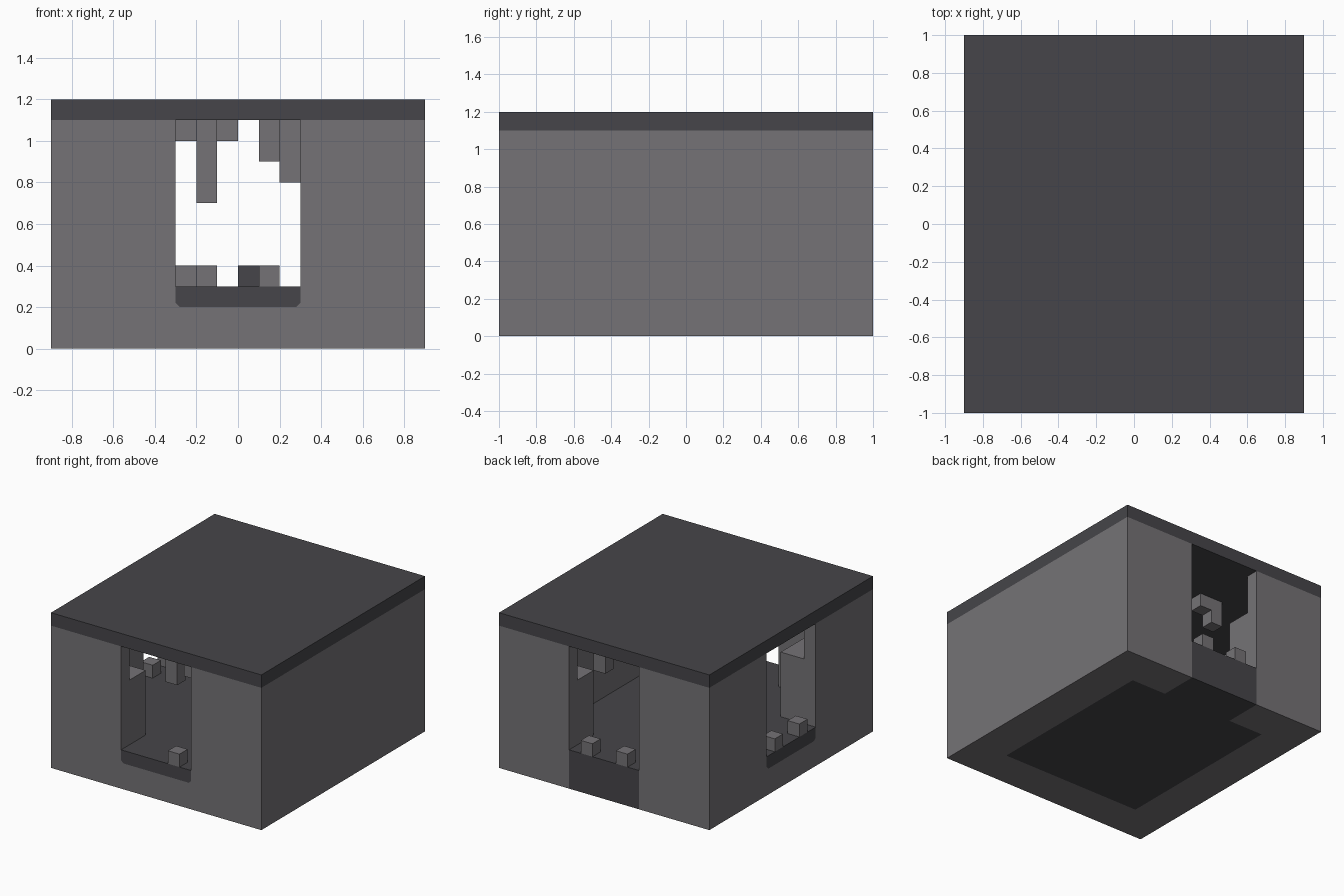
import bpy, bmesh
from math import pi
from mathutils import Matrix

if "Cube" in bpy.data.objects:
    bpy.data.objects.remove(bpy.data.objects["Cube"], do_unlink=True)


def material(name, colour):
    mat = bpy.data.materials.new(name)
    mat.use_nodes = True
    mat.diffuse_color = (*colour, 1)
    mat.node_tree.nodes["Principled BSDF"].inputs["Base Color"].default_value = (*colour, 1)
    return mat


STONE = material("grey stone", (0.178, 0.171, 0.181))
SLATE = material("dark slate", (0.061, 0.060, 0.067))


def prism(name, profile, near, far, mat, turn=0):
    """Extrude an (x, z) profile along y, then turn it about the z axis."""
    bm = bmesh.new()
    face = bm.faces.new([bm.verts.new((x, near, z)) for x, z in profile])
    ext = bmesh.ops.extrude_face_region(bm, geom=[face])
    verts = [v for v in ext["geom"] if isinstance(v, bmesh.types.BMVert)]
    bmesh.ops.translate(bm, vec=(0, far - near, 0), verts=verts)
    bm.transform(Matrix.Rotation(turn, 4, "Z"))
    bmesh.ops.recalc_face_normals(bm, faces=bm.faces)
    mesh = bpy.data.meshes.new(name)
    bm.to_mesh(mesh)
    bm.free()
    mesh.materials.append(mat)
    obj = bpy.data.objects.new(name, mesh)
    bpy.context.collection.objects.link(obj)
    return obj


def box(name, x, y, z, mat):
    profile = [(x[0], z[0]), (x[1], z[0]), (x[1], z[1]), (x[0], z[1])]
    return prism(name, profile, y[0], y[1], mat)


def cut(target, cutter):
    cutter.hide_render = True
    mod = target.modifiers.new("opening", "BOOLEAN")
    mod.operation = "DIFFERENCE"
    mod.solver = "EXACT"
    mod.object = cutter
    bpy.context.view_layer.objects.active = target
    bpy.ops.object.modifier_apply(modifier=mod.name)
    bpy.data.objects.remove(cutter, do_unlink=True)


def window_profile(top):
    # Opening outline with clipped lower corners
    half, low, clip = 0.3, 0.2, 0.02
    return [(half - clip, low), (half, low + clip), (half, top),
            (-half, top), (-half, low + clip), (clip - half, low)]


# Walls, hollowed by the room, a wider upper gallery and three openings
walls = box("walls", (-0.9, 0.9), (-1, 1), (0, 1.1), STONE)
cut(walls, box("room_cutter", (-0.6, 0.6), (-0.7, 0.7), (-0.1, 1.2), STONE))
cut(walls, box("gallery_cutter", (-0.8, 0.8), (-0.9, 0.9), (0.8, 1.2), STONE))
cut(walls, box("back_door_cutter", (-0.3, 0.3), (0.5, 1.1), (-0.1, 1.2), STONE))
cut(walls, prism("front_window_cutter", window_profile(1.2), -1.1, -0.5, STONE))
cut(walls, prism("side_window_cutter", window_profile(1.2), -1.1, -0.4, STONE, -pi / 2))

# Roof slab
box("roof", (-0.9, 0.9), (-1, 1), (1.1, 1.2), SLATE)

# Floor and the sills that run out through each opening
box("room_floor", (-0.6, 0.6), (-0.7, 0.7), (0, 0.3), SLATE)
box("back_doorstep", (-0.3, 0.3), (0.7, 1), (0, 0.3), SLATE)
prism("front_sill", window_profile(0.3), -1, -0.7, SLATE)
prism("side_sill", window_profile(0.3), -0.9, -0.6, SLATE, -pi / 2)


def column(name, x, y, bottom, top, mat=STONE):
    size = 0.1
    box(name, (x, x + size), (y, y + size), (bottom, top), mat)


# Small stones standing on the floor
floor_stones = [(0.1, -1), (0.1, 0.9), (-0.2, 0.9), (-0.9, 0.1),
                (-0.9, -0.2), (-0.3, 0.5)]
for i, (x, y) in enumerate(floor_stones):
    column(f"floor_stone_{i + 1}", x, y, 0.3, 0.4)
column("dark_floor_stone", 0, 0, 0.3, 0.4, SLATE)

# Stones hanging from the ceiling: x, y, lower end
hanging_stones = [(-0.3, 0.4, 1), (-0.4, 0.4, 0.9), (-0.2, -0.6, 0.7),
                  (-0.1, -0.2, 1), (0.1, -0.8, 0.9), (0.2, 0.6, 0.8)]
for i, (x, y, low) in enumerate(hanging_stones):
    column(f"hanging_stone_{i + 1}", x, y, low, 1.1)
